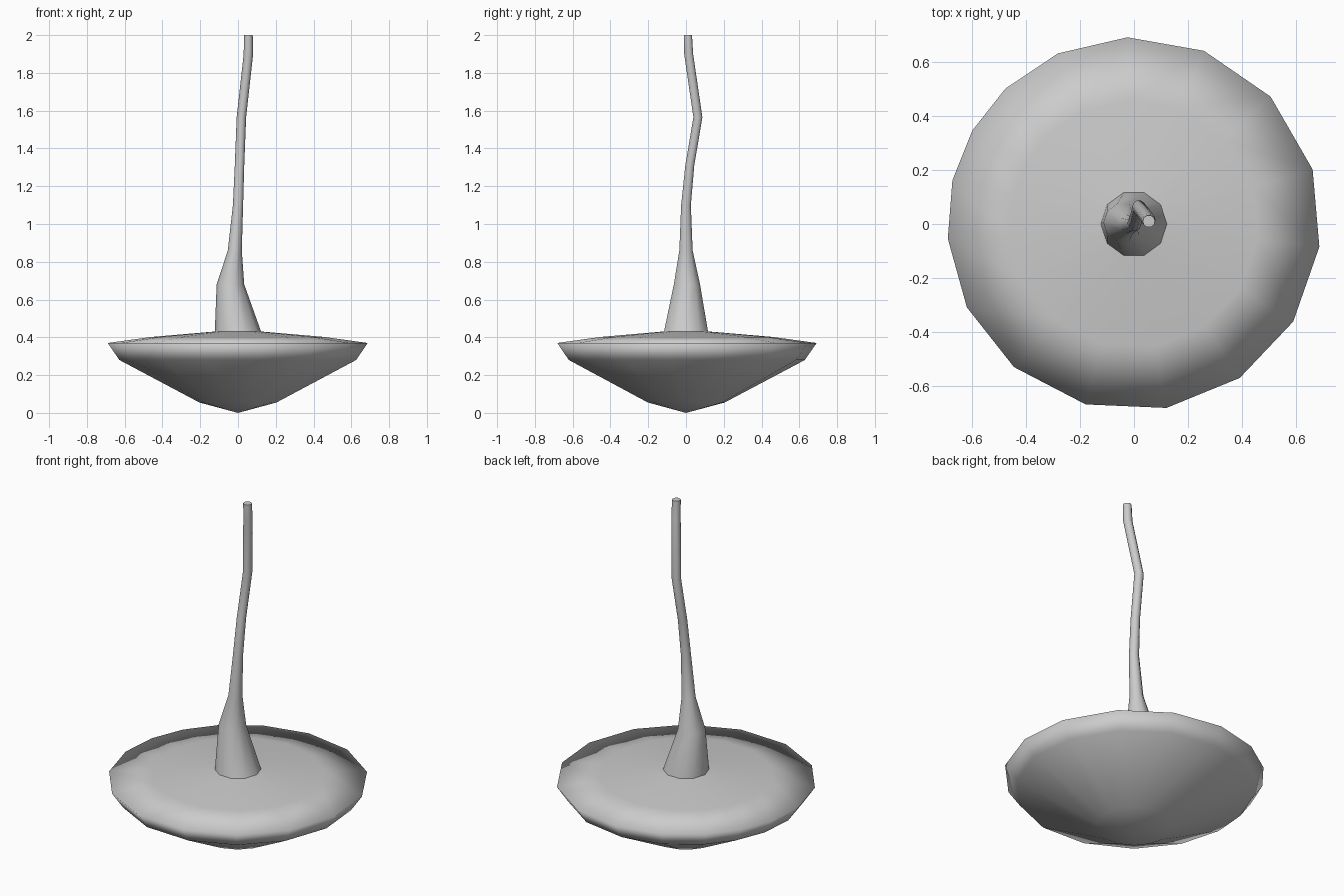
import bpy, bmesh
from math import cos, sin, radians

if "Cube" in bpy.data.objects:
    bpy.data.objects.remove(bpy.data.objects["Cube"])

# Slightly irregular angular spacing of the rim corners
RIM_ANGLES = [92, 114, 133.5, 150, 166.5, 184.5, 206.5, 230,
              255, 280, 304.5, 328.5, 353, 377, 403, 428]
STEM_ANGLES = [i * 36 for i in range(10)]


def loft(name, rings, angles, start_point=None, cap_end=False):
    """Skin circular sections given as (x, y, z, radius)."""
    bm = bmesh.new()
    loops = [[bm.verts.new((x + r * cos(radians(a)), y + r * sin(radians(a)), z))
              for a in angles] for x, y, z, r in rings]
    n = len(angles)
    for lo, hi in zip(loops, loops[1:]):
        for i in range(n):
            j = (i + 1) % n
            bm.faces.new((lo[i], lo[j], hi[j], hi[i]))
    if start_point:
        tip = bm.verts.new(start_point)
        for i in range(n):
            bm.faces.new((tip, loops[0][(i + 1) % n], loops[0][i]))
    if cap_end:
        bm.faces.new(loops[-1])
    mesh = bpy.data.meshes.new(name)
    bm.to_mesh(mesh)
    bm.free()
    obj = bpy.data.objects.new(name, mesh)
    bpy.context.collection.objects.link(obj)
    for p in mesh.polygons:
        p.use_smooth = True
    return obj


# Shallow top-shaped body: bottom tip, flared underside, rim, gently domed top
loft("body", [(0, 0, 0.055, 0.205), (0, 0, 0.28, 0.63), (0, 0, 0.37, 0.692),
              (0, 0, 0.402, 0.46), (0, 0, 0.432, 0.11)],
     RIM_ANGLES, start_point=(0, 0, 0.0))

# Crooked stem, flared where it meets the body
stem = loft("stem", [(0, 0, 0.428, 0.123), (-0.04, 0.005, 0.68, 0.073),
                     (-0.017, 0, 0.86, 0.037), (0, 0, 1.10, 0.027),
                     (0.008, 0.02, 1.31, 0.025), (0.018, 0.063, 1.565, 0.025),
                     (0.055, 0.014, 1.90, 0.025), (0.055, 0.01, 2.0, 0.023)],
            STEM_ANGLES, cap_end=True)
bpy.context.view_layer.objects.active = stem
stem.select_set(True)
bpy.ops.object.shade_smooth_by_angle(angle=radians(50))
